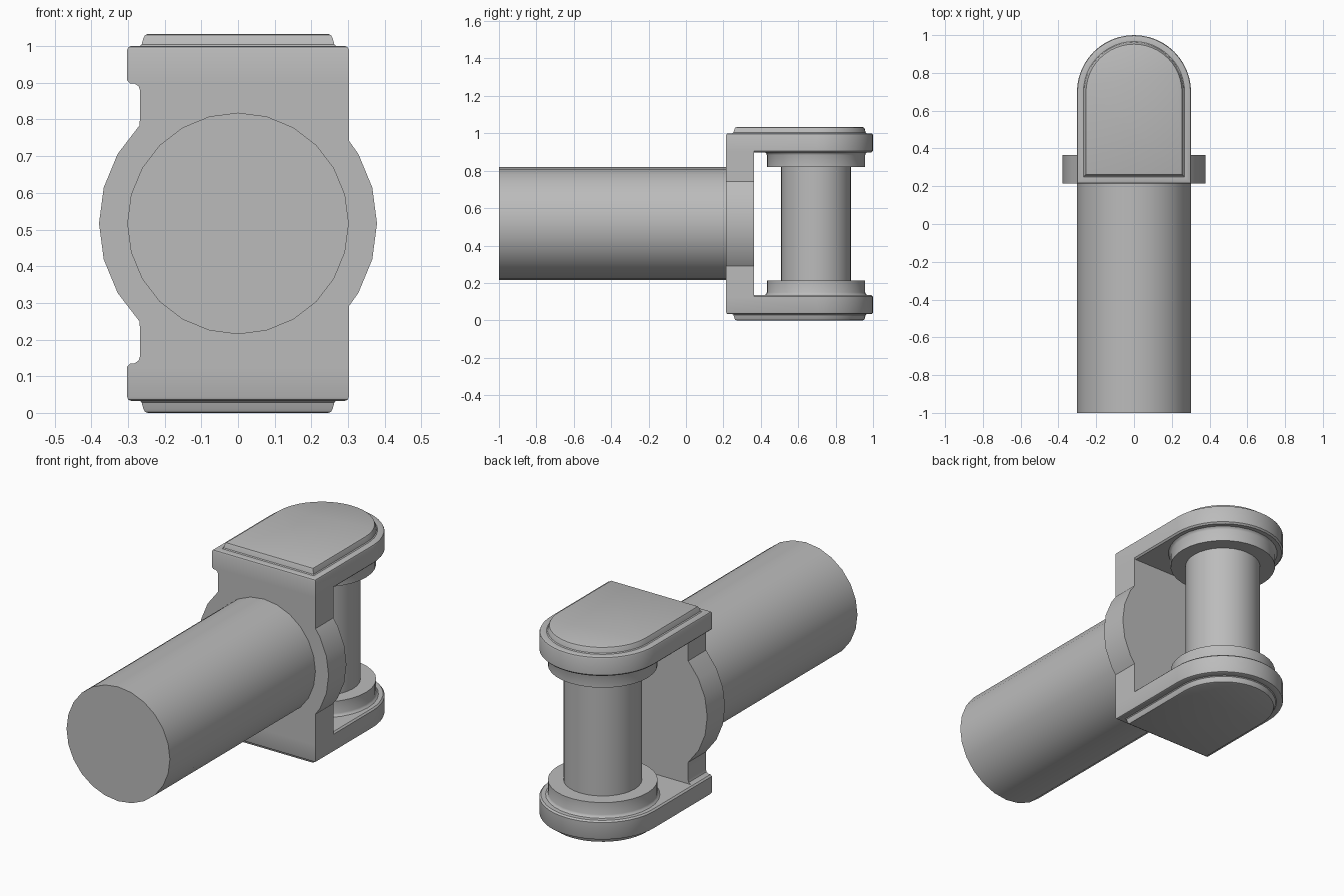
import bpy, bmesh
from math import sin, cos, pi, radians
from mathutils import Matrix

cube = bpy.data.objects.get("Cube")
if cube:
    bpy.data.objects.remove(cube, do_unlink=True)

MID = 0.5165      # height of the symmetry plane
FRONT = 0.215     # front face of the bracket
PIN_Y = 0.695     # pin axis
HALF = 0.302      # half width of the arms

steel = bpy.data.materials.new("grey metal")
steel.use_nodes = True
grey = (0.5, 0.5, 0.5, 1)
steel.diffuse_color = grey
steel.node_tree.nodes["Principled BSDF"].inputs["Base Color"].default_value = grey


def finish(name, bm):
    """Turn a bmesh into a smooth-shaded object with sharp edges kept."""
    bmesh.ops.recalc_face_normals(bm, faces=bm.faces)
    mesh = bpy.data.meshes.new(name)
    bm.to_mesh(mesh)
    bm.free()
    mesh.materials.append(steel)
    ob = bpy.data.objects.new(name, mesh)
    bpy.context.collection.objects.link(ob)
    bpy.ops.object.select_all(action='DESELECT')
    ob.select_set(True)
    bpy.context.view_layer.objects.active = ob
    bpy.ops.object.shade_smooth_by_angle(angle=radians(32))
    return ob


def loft(name, rings):
    """Skin a stack of closed point rings and cap both ends."""
    bm = bmesh.new()
    rows = [[bm.verts.new(p) for p in ring] for ring in rings]
    n = len(rows[0])
    for a, b in zip(rows, rows[1:]):
        for i in range(n):
            j = (i + 1) % n
            bm.faces.new((a[i], a[j], b[j], b[i]))
    bm.faces.new(rows[0])
    bm.faces.new(rows[-1])
    return finish(name, bm)


def arch(z, inset, front_inset):
    """Outline with a straight front and a round back, shrunk by inset."""
    r, steps = HALF - inset, 24
    arc = [(r * cos(pi * i / steps), 1 - HALF + r * sin(pi * i / steps), z)
           for i in range(steps + 1)]
    front = FRONT + front_inset
    return [(-r, front, z), (r, front, z)] + arc


def circle(r, z, sides=32):
    return [(r * cos(2 * pi * i / sides), PIN_Y + r * sin(2 * pi * i / sides), z)
            for i in range(sides)]


def flip(ring):
    return [(x, y, 2 * MID - z) for x, y, z in ring]


# Arms with rounded rims and a raised pad, and the collars on their inner faces
arm = [arch(0.898, 0.008, 0), arch(0.906, 0, 0)]
arm += [arch(z, d, d) for z, d in (
    (0.99, 0), (0.997, 0.003), (1.0, 0.01), (1.0, 0.034),
    (1.004, 0.039), (1.022, 0.044), (1.03, 0.048), (1.033, 0.056))]
collar = [circle(r, z) for r, z in (
    (0.263, 0.82), (0.263, 0.884), (0.267, 0.893), (0.277, 0.9))]
for side, turn in (("upper", list), ("lower", flip)):
    loft(side + "_arm", [turn(r) for r in arm])
    loft(side + "_collar", [turn(r) for r in collar])

# Pin between the collars
loft("pin", [circle(0.188, 0.2), circle(0.188, 2 * MID - 0.2)])

# Back plate: a web with a round boss bulging out on both sides
R, LEFT = 0.379, -0.267


def boss(angle):
    return R * cos(radians(angle)), R * sin(radians(angle))


fillet = [(LEFT, 0.362), (LEFT - 0.004, 0.374), (LEFT - 0.016, 0.382)]
outline = [(HALF, -0.39), (HALF, -0.226)]
outline += [boss(a) for a in range(-30, 31, 15)]
outline += [(HALF, 0.226), (HALF, 0.39), (LEFT - 0.016, 0.39)]
outline += fillet[::-1]
outline += [boss(a) for a in range(135, 226, 15)]
outline += [(x, -z) for x, z in fillet] + [(LEFT - 0.016, -0.39)]
loft("back_plate", [[(x, y, MID + z) for x, z in outline] for y in (FRONT, 0.364)])

# Round shaft reaching forward from the plate
bm = bmesh.new()
bmesh.ops.create_cone(bm, cap_ends=True, segments=24, radius1=HALF, radius2=HALF,
                      depth=1.25, matrix=Matrix.Translation((0, -0.375, MID))
                      @ Matrix.Rotation(pi / 2, 4, 'X'))
finish("shaft", bm)
